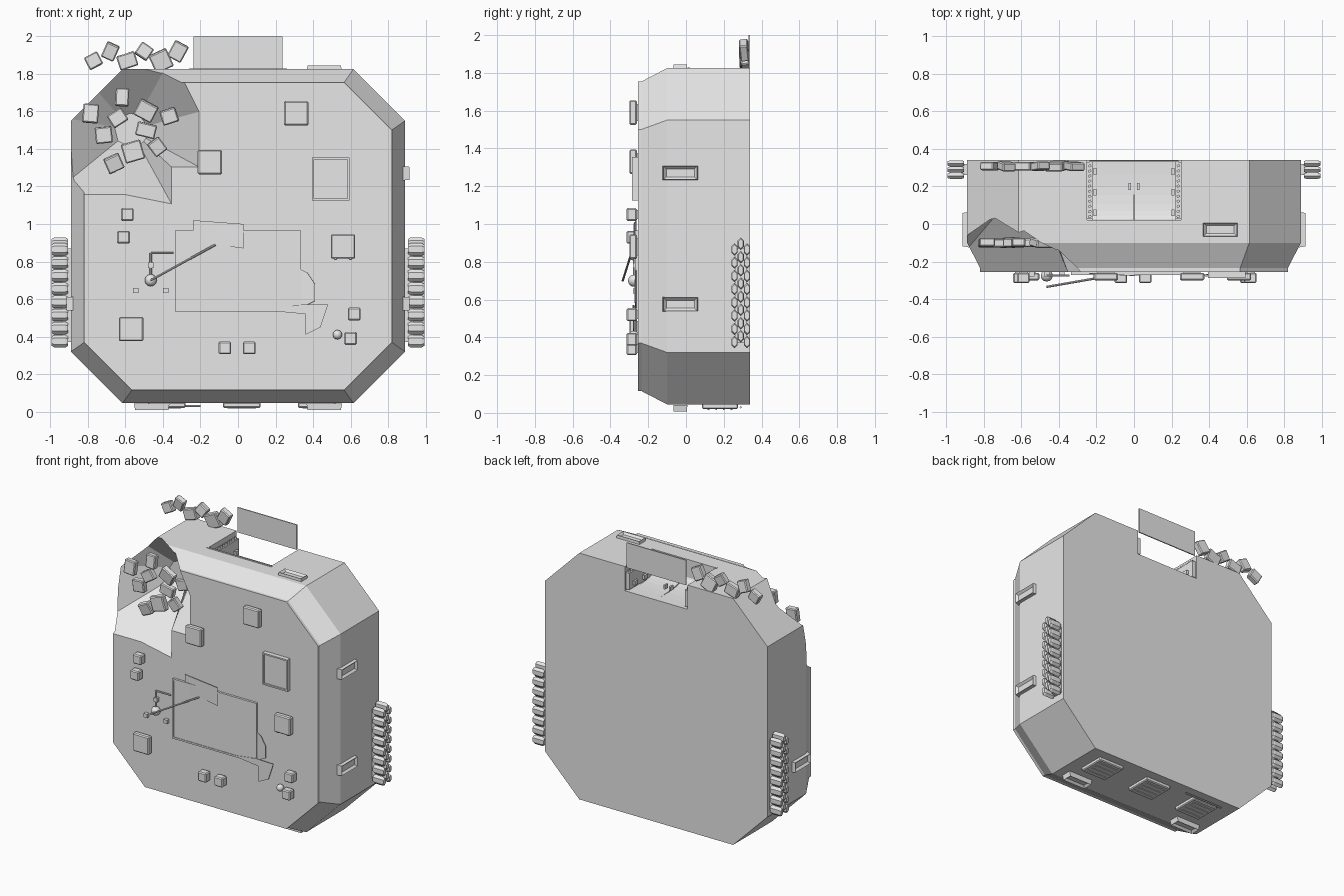
import bpy, bmesh, random
from math import sin, cos, pi
from mathutils import Vector, Euler, Matrix

random.seed(4)
default_cube = bpy.data.objects.get("Cube")
if default_cube:
    bpy.data.objects.remove(default_cube)

grey = bpy.data.materials.new("light_grey")
grey.use_nodes = True
grey.diffuse_color = (.8, .8, .8, 1)
grey.node_tree.nodes["Principled BSDF"].inputs["Base Color"].default_value = grey.diffuse_color

RADIUS = .89       # half width and half height of the hull
MIDDLE = .935      # height of the hull centre
FRONT = -.255      # front plane
BACK = .34         # back plane
QUARTER = pi / 2
SIDES = (-1, 1)


def finish(name, bm):
    bmesh.ops.recalc_face_normals(bm, faces=bm.faces)
    mesh = bpy.data.meshes.new(name)
    bm.to_mesh(mesh)
    bm.free()
    mesh.materials.append(grey)
    obj = bpy.data.objects.new(name, mesh)
    bpy.context.scene.collection.objects.link(obj)
    return obj


def loft(name, rings):
    """Closed solid through rings of equal point count."""
    bm = bmesh.new()
    loops = [[bm.verts.new(point) for point in ring] for ring in rings]
    for lower, upper in zip(loops, loops[1:]):
        for i in range(len(lower)):
            bm.faces.new((lower[i - 1], lower[i], upper[i], upper[i - 1]))
    bm.faces.new(loops[0])
    bm.faces.new(loops[-1])
    return finish(name, bm)


def box(name, centre, size, turn=(0, 0, 0), bevel=0):
    bm = bmesh.new()
    place = Matrix.LocRotScale(Vector(centre), Euler(turn), Vector(size))
    bmesh.ops.create_cube(bm, size=1, matrix=place)
    if bevel:
        bmesh.ops.bevel(bm, geom=bm.edges[:], offset=bevel, segments=1, affect='EDGES')
    return finish(name, bm)


def ball(name, centre, radius):
    bm = bmesh.new()
    bmesh.ops.create_uvsphere(bm, u_segments=12, v_segments=8, radius=radius,
                              matrix=Matrix.Translation(centre))
    finish(name, bm).data.shade_smooth()


def rod(name, start, end, radius=.006):
    start, end = Vector(start), Vector(end)
    span = end - start
    place = Matrix.LocRotScale((start + end) / 2, span.to_track_quat('Z', 'Y'), None)
    bm = bmesh.new()
    bmesh.ops.create_cone(bm, cap_ends=True, segments=8, radius1=radius, radius2=radius,
                          depth=span.length, matrix=place)
    finish(name, bm)


def sheet(name, outline, lean):
    """Thin torn plate just ahead of the front, leaning forward along x."""
    bm = bmesh.new()
    left = outline[0][0]
    bm.faces.new([bm.verts.new((x, FRONT - .01 - lean * (x - left), z)) for x, z in outline])
    finish(name, bm).modifiers.new("thickness", 'SOLIDIFY').thickness = .004


def frame(name, centre, width, height, bar, depth):
    x, y, z = centre
    for side in SIDES:
        box(name, (x + side * width / 2, y, z), (bar, depth, height + bar))
        box(name, (x, y, z + side * height / 2), (width + bar, depth, bar))


def cut(obj, cutter):
    modifier = obj.modifiers.new("cut", 'BOOLEAN')
    modifier.operation, modifier.object, modifier.solver = 'DIFFERENCE', cutter, 'EXACT'
    cutter.hide_render = True
    cutter.hide_viewport = True


def octagon(y, inset):
    reach, corner = RADIUS - inset, .615 - .7 * inset
    ring = []
    for quarter in range(4):
        turn = Matrix.Rotation(quarter * QUARTER, 2)
        for side in SIDES:
            x, z = turn @ Vector((reach, side * corner))
            ring.append((x, y, MIDDLE + z))
    return ring


# Eight-sided hull with a sloping border around the front
hull = loft("hull", [octagon(BACK, 0), octagon(-.1, 0),
                     octagon(FRONT + .02, .07), octagon(FRONT, .07)])

# Blast crater in the upper corner, tapering to a small floor
core = Vector((-.57, 1.5))
rim = [Vector(point) for point in ((-1, 1.15), (-.6, 1.15), (-.35, 1.1), (-.35, 1.3), (-.2, 1.3),
                                   (-.2, 1.6), (-.35, 1.9), (-.6, 2.1), (-1, 2), (-1.1, 1.6))]
floor = [core + (point - core).normalized() * .09 for point in rim]
cut(hull, loft("crater_cutter", [[(x, y, z) for x, z in ring]
                                 for y, ring in ((FRONT - .01, rim), (.16, floor))]))

# Bay open through the top and back, with curved doors, rails and a raised panel
cut(hull, box("bay_cutter", (0, .22, 1.8), (.5, .4, .3)))
box("bay_panel", (0, BACK - .005, 1.91), (.475, .008, .18))
box("bay_lip", (0, .015, 1.825), (.52, .012, .008))
for side in SIDES:
    section = [(.32 - .3 * sin(t * QUARTER / 8), 1.7 - .05 * cos(t * QUARTER / 8)) for t in range(9)]
    section.append((.02, 1.648))
    loft("bay_door", [[(side * x, y, z) for y, z in section] for x in (.003, .22)])
    box("door_handle", (side * .022, .2, 1.69), (.012, .035, .03))
    box("bay_rail", (side * .236, .18, 1.72), (.028, .3, .12))
    for i in range(3):
        box("door_hinge", (side * .207, .06 + i * .11, 1.7), (.016, .035, .03))
    for i in range(11):
        box("rail_tooth", (side * .236, .04 + i * .027, 1.785), (.016, .013, .016), (0, 0, .5))


def vent(centre, turn):
    """Tapered box with a sunken slot, built facing up and then turned."""
    bm = bmesh.new()
    bmesh.ops.create_cube(bm, size=1, matrix=Matrix.Diagonal((.19, .075, .035, 1)))
    top = max(bm.faces, key=lambda face: face.calc_center_median().z)
    for vert in top.verts:
        vert.co.xy *= .93
    bmesh.ops.inset_region(bm, faces=[top], thickness=.02)
    bmesh.ops.translate(bm, verts=top.verts, vec=(0, 0, -.015))
    bm.transform(Matrix.LocRotScale(Vector(centre), Euler(turn), None))
    finish("vent", bm)


# Vents on the sides, top and underside
for side, height in ((1, 1.27), (1, .575), (-1, .575)):
    vent((side * (RADIUS + .007), -.03, height), (QUARTER, 0, side * QUARTER))
vent((.46, -.03, MIDDLE + RADIUS + .003), (0, 0, 0))
for side in SIDES:
    vent((side * .46, -.03, MIDDLE - RADIUS - .02), (pi, 0, 0))

# Ribbed covers and a pipe under the hull
for x in (-.38, .02, .42):
    box("underside_cover", (x, .18, .035), (.2, .19, .03), bevel=.006)
    for i in range(4):
        box("cover_rib", (x, .12 + i * .04, .02), (.15, .01, .008))
rod("underside_pipe", (-.5, .29, .03), (-.2, .29, .03))

# Honeycomb racks on both sides
for side in SIDES:
    box("rack_core", (side * .91, .29, .62), (.05, .06, .5))
    for column in range(3):
        for row in range(8):
            y = .257 + column * .033
            z = .375 + row * .07 + column % 2 * .03
            rings = []
            for x, scale in ((.905, .75), (.92, 1), (.98, 1), (.993, .75)):
                angles = [i * pi / 3 for i in range(6)]
                rings.append([(side * x, y + .019 * scale * sin(a), z + .033 * scale * cos(a))
                              for a in angles])
            loft("rack_cell", rings)


def front_box(x, z, size, depth):
    box("front_box", (x, FRONT - .005 - depth / 2, z), (size, depth, size), bevel=.007)
    box("box_foot", (x, FRONT, z), (size * .7, .03, size * .7))


# Large and small equipment boxes on the front
for x, z in ((-.15, 1.33), (.31, 1.59), (.56, .88), (-.57, .44)):
    front_box(x, z, .13, .04)
for x, z in ((-.59, 1.05), (-.61, .93), (-.07, .34), (.06, .34), (.62, .52), (.6, .39)):
    front_box(x, z, .068, .055)
ball("front_knob", (.53, FRONT - .02, .41), .025)
for x in (.52, .6):
    ball("box_stud", (x, FRONT - .03, .82), .012)

# Framed side panel
box("side_panel", (.495, FRONT, 1.24), (.19, .04, .22))
frame("panel_frame", (.495, FRONT - .015, 1.24), .19, .22, .01, .034)

# Main screen with a rim and torn sheets
box("screen", (0, FRONT - .004, .75), (.66, .016, .42))
frame("screen_rim", (0, FRONT - .008, .75), .66, .42, .012, .016)
sheet("torn_sheet", ((-.24, 1.02), (.03, 1), (.03, .87), (-.12, .89), (-.24, .87)), .05)
sheet("torn_sheet", ((.33, .76), (.37, .74), (.41, .68), (.41, .59), (.33, .55)), .1)
sheet("torn_sheet", ((.14, .54), (.33, .57), (.48, .57), (.44, .45), (.36, .41), (.36, .52)), .04)

# Swing arm, bent pipe and studs
joint = Vector((-.465, FRONT - .02, .7))
rod("arm", joint + Vector((0, -.06, 0)), (-.12, FRONT - .02, .89))
ball("arm_joint", joint, .032)
elbow = joint + Vector((0, 0, .145))
rod("pipe", joint, elbow)
rod("pipe", elbow, elbow + Vector((.12, 0, 0)))
for x, z in ((0, .08), (-.08, -.055), (.08, -.055)):
    box("stud", joint + Vector((x, .01, z)), (.027, .03, .027))


def loose_block(x, y, z):
    size = (random.uniform(.07, .11), .045, random.uniform(.07, .11))
    turn = (random.uniform(-.2, .2), random.uniform(-.7, .7), 0)
    box("loose_block", (x, y, z), size, turn, .006)


# Loose blocks along the top edge and spiralling out of the crater
for i in range(6):
    loose_block(-.77 + i * .09, .308, 1.87 + i % 2 * .05)
for i in range(10):
    reach = .08 + i * .017
    x, z = core.x + reach * cos(i * 2.4), core.y + reach * sin(i * 2.4)
    loose_block(x, -.1, z)
